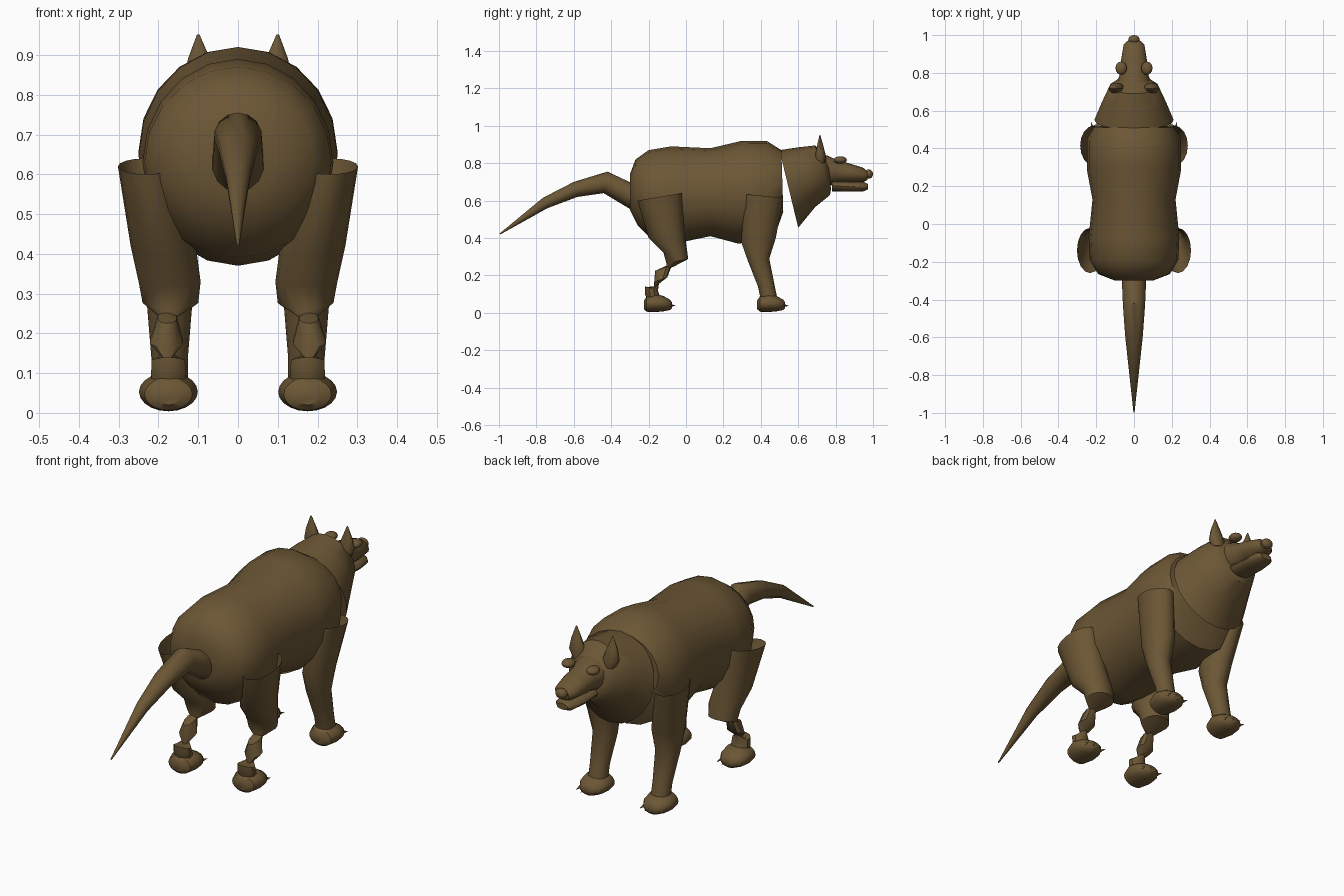
import bpy, bmesh, math
from mathutils import Matrix, Vector

default_cube = bpy.data.objects.get("Cube")
if default_cube:
    bpy.data.objects.remove(default_cube, do_unlink=True)

# Single fur colour
fur = bpy.data.materials.new("brown_fur")
fur_colour = (0.15, 0.095, 0.036, 1)
fur.diffuse_color = fur_colour
fur.use_nodes = True
fur.node_tree.nodes["Principled BSDF"].inputs["Base Color"].default_value = fur_colour


def finish(name, bm, crease=40):
    """Turn a bmesh into a smooth object whose steep edges stay sharp."""
    bmesh.ops.recalc_face_normals(bm, faces=bm.faces)
    for face in bm.faces:
        face.smooth = True
    for edge in bm.edges:
        edge.smooth = edge.calc_face_angle(0) < math.radians(crease)
    mesh = bpy.data.meshes.new(name)
    bm.to_mesh(mesh)
    bm.free()
    mesh.materials.append(fur)
    obj = bpy.data.objects.new(name, mesh)
    bpy.context.collection.objects.link(obj)
    return obj


def loft(name, rings, sides=20, side=1, cap_start=True, cap_end=True):
    """Skin elliptical rings: (y, z) of one edge, (y, z) of the other, half width, x centre."""
    bm = bmesh.new()
    loops = []
    for (ya, za), (yb, zb), width, x in rings:
        loop = []
        for i in range(sides):
            angle = math.tau * i / sides
            blend = (1 + math.cos(angle)) / 2
            loop.append(bm.verts.new((side * (x + width * math.sin(angle)),
                                      yb + (ya - yb) * blend,
                                      zb + (za - zb) * blend)))
        loops.append(loop)
    for first, second in zip(loops, loops[1:]):
        for i in range(sides):
            j = (i + 1) % sides
            bm.faces.new((first[i], first[j], second[j], second[i]))
    if cap_start:
        bm.faces.new(loops[0])
    if cap_end:
        bm.faces.new(loops[-1])
    return finish(name, bm)


def ball(name, centre, radii):
    bm = bmesh.new()
    place = Matrix.Translation(centre) @ Matrix.Diagonal((*radii, 1))
    bmesh.ops.create_uvsphere(bm, u_segments=16, v_segments=10, radius=1, matrix=place)
    return finish(name, bm)


def spike(name, base, tip, radius, sides=8):
    bm = bmesh.new()
    base, tip = Vector(base), Vector(tip)
    axis = tip - base
    turn = axis.to_track_quat('Z', 'Y').to_matrix().to_4x4()
    bmesh.ops.create_cone(bm, cap_ends=True, segments=sides, radius1=radius, radius2=0,
                          depth=axis.length,
                          matrix=Matrix.Translation((base + tip) / 2) @ turn)
    return finish(name, bm, 60)


# Barrel body, rump to chest
loft("body", [
    ((-.30, .74), (-.30, .55), .10, 0),
    ((-.27, .82), (-.26, .47), .19, 0),
    ((-.20, .87), (-.18, .39), .235, 0),
    ((-.08, .89), (-.06, .37), .24, 0),
    ((.13, .88), (.13, .41), .22, 0),
    ((.30, .92), (.28, .37), .25, 0),
    ((.43, .92), (.47, .40), .25, 0),
    ((.51, .87), (.52, .54), .21, 0)])

# Tapered neck with a deep chest edge
loft("neck", [
    ((.50, .87), (.60, .455), .21, 0),
    ((.60, .885), (.69, .565), .17, 0),
    ((.69, .895), (.77, .63), .13, 0),
    ((.76, .83), (.775, .66), .085, 0)])

# Curved tail
loft("tail", [
    ((-.26, .68), (-.24, .52), .068, 0),
    ((-.42, .755), (-.44, .64), .06, 0),
    ((-.60, .70), (-.58, .62), .048, 0),
    ((-.765, .615), (-.74, .56), .03, 0),
    ((-.997, .424), (-.995, .418), .003, 0)], sides=14)

# Head, muzzle, jaw and nose
loft("head", [
    ((.70, .84), (.70, .68), .09, 0),
    ((.76, .84), (.77, .68), .085, 0),
    ((.81, .815), (.81, .69), .068, 0),
    ((.87, .80), (.87, .695), .068, 0),
    ((.95, .775), (.95, .70), .055, 0),
    ((.97, .755), (.97, .71), .035, 0)], sides=16)
loft("lower_jaw", [
    ((.78, .71), (.78, .65), .06, 0),
    ((.88, .70), (.88, .648), .058, 0),
    ((.95, .70), (.95, .65), .05, 0),
    ((.972, .69), (.972, .66), .03, 0)], sides=16)
ball("nose", (0, .977, .742), (.03, .023, .025))

for side, label in ((1, "left"), (-1, "right")):
    ball(label + "_eye", (side * .068, .825, .817), (.03, .035, .02))

    # Pointed ear, rounded at the foot and flattened front to back
    loft(label + "_ear", [
        ((.69, .80), (.745, .80), .03, .085),
        ((.69, .84), (.748, .84), .042, .093),
        ((.70, .89), (.735, .89), .028, .098),
        ((.714, .952), (.718, .952), .003, .10)], sides=12, side=side)

    # Front leg with an open shoulder rim
    loft(label + "_front_leg", [
        ((.31, .635), (.52, .615), .07, .215),
        ((.295, .38), (.48, .40), .068, .175),
        ((.33, .28), (.445, .29), .058, .172),
        ((.385, .14), (.475, .14), .046, .172),
        ((.40, .07), (.49, .07), .046, .172)],
        sides=16, side=side, cap_start=False)

    # Thigh with an open hip rim
    loft(label + "_thigh", [
        ((-.26, .60), (-.02, .64), .07, .232),
        ((-.20, .40), (-.01, .44), .082, .188),
        ((-.12, .32), (.005, .34), .078, .172),
        ((-.105, .265), (.012, .288), .07, .17),
        ((-.105, .235), (-.07, .245), .02, .175)],
        sides=16, side=side, cap_start=False)

    # Knotted hock below the thigh
    loft(label + "_hock", [
        ((-.11, .25), (-.07, .255), .012, .178),
        ((-.165, .225), (-.075, .255), .025, .178),
        ((-.17, .165), (-.10, .19), .044, .18),
        ((-.17, .135), (-.145, .155), .016, .178),
        ((-.22, .14), (-.15, .12), .044, .175),
        ((-.22, .10), (-.14, .09), .046, .175),
        ((-.20, .06), (-.13, .06), .04, .175)], sides=10, side=side)

    # Paws, each with four claws
    for part, back in (("front", .38), ("hind", -.225)):
        loft(f"{label}_{part}_paw", [
            ((back, .065), (back, .02), .03, .175),
            ((back + .015, .088), (back + .015, .006), .06, .175),
            ((back + .06, .102), (back + .06, .004), .074, .175),
            ((back + .105, .09), (back + .105, .008), .068, .175),
            ((back + .14, .07), (back + .14, .015), .045, .175),
            ((back + .15, .055), (back + .15, .025), .02, .175)], side=side)
        for i in range(4):
            offset = (i - 1.5) * .03
            reach = back + .18 - abs(offset) * .4
            spike(f"{label}_{part}_claw_{i + 1}",
                  (side * (.175 + offset), reach - .055, .045),
                  (side * (.175 + offset * 1.15), reach, .036), .012)
